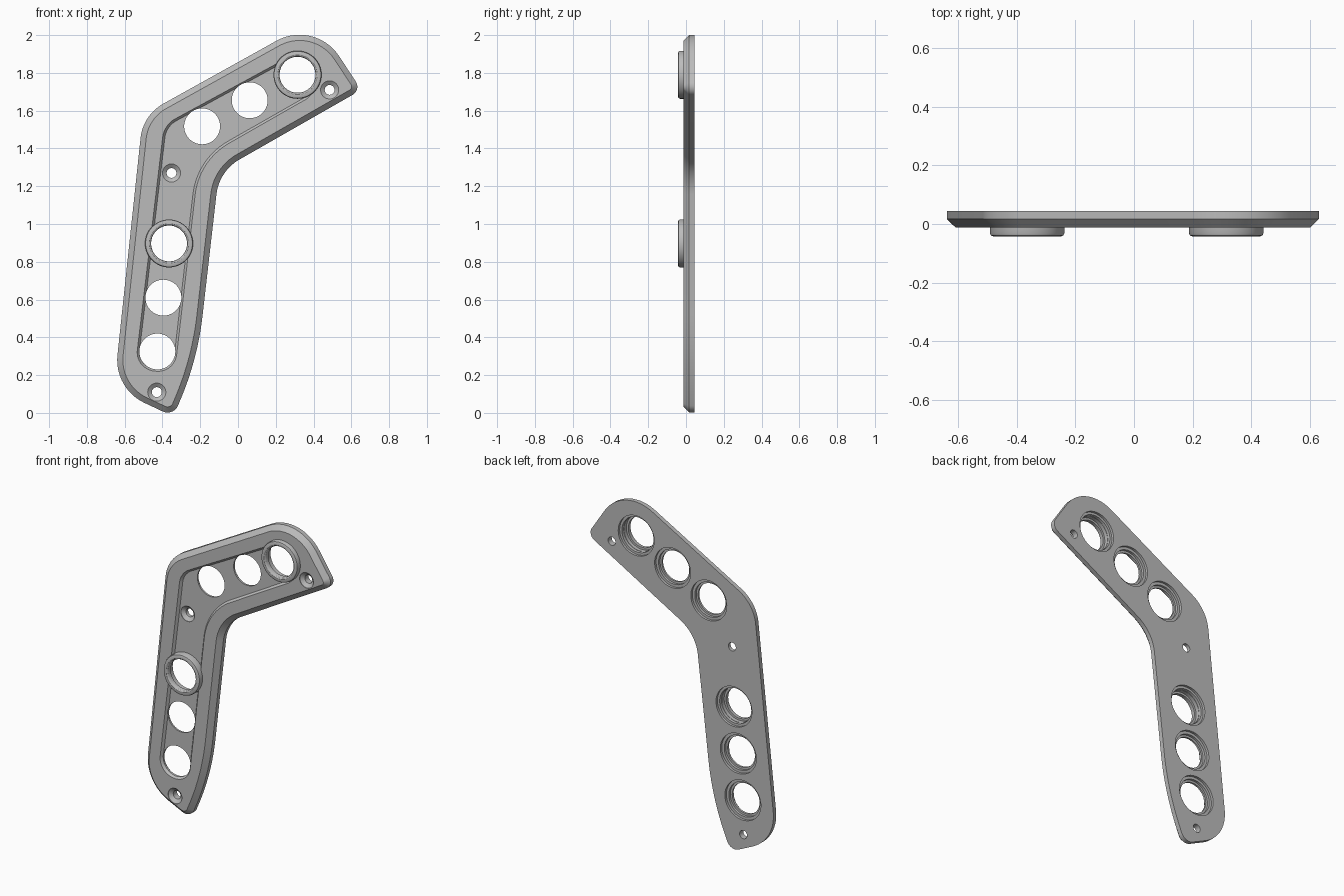
import bpy, bmesh, math
from mathutils import Vector

if "Cube" in bpy.data.objects:
    bpy.data.objects.remove(bpy.data.objects["Cube"])

grey = bpy.data.materials.new("satin grey")
grey.use_nodes = True
grey.diffuse_color = (0.5, 0.5, 0.5, 1)
grey.node_tree.nodes["Principled BSDF"].inputs["Base Color"].default_value = (0.5, 0.5, 0.5, 1)

FRONT, BACK, FLOOR = -0.012, 0.045, 0.003


def rounded(corners):
    """Polygon of (x, z, radius) corners with filleted arcs."""
    pts = []
    for i, (x, z, r) in enumerate(corners):
        c = Vector((x, z))
        a = (Vector(corners[i - 1][:2]) - c).normalized()
        b = (Vector(corners[(i + 1) % len(corners)][:2]) - c).normalized()
        half = a.angle(b) / 2
        centre = c + (a + b).normalized() * (r / math.sin(half))
        start = c + a * (r / math.tan(half)) - centre
        end = c + b * (r / math.tan(half)) - centre
        sweep = math.atan2(start.x * end.y - start.y * end.x, start.dot(end))
        steps = 14
        for k in range(steps + 1):
            t = sweep * k / steps
            pts.append(centre + Vector((start.x * math.cos(t) - start.y * math.sin(t),
                                        start.x * math.sin(t) + start.y * math.cos(t))))
    return pts


def inset(pts, d):
    """Move a counter-clockwise outline inwards."""
    out = []
    for i, p in enumerate(pts):
        t = (pts[(i + 1) % len(pts)] - p).normalized() + (p - pts[i - 1]).normalized()
        t.normalize()
        out.append(p + Vector((-t.y, t.x)) * d)
    return out


def skin(name, loops, capped=True):
    """Join loops of (points, y); cap the ends or close the loops into a tube."""
    bm = bmesh.new()
    rows = [[bm.verts.new((p.x, y, p.y)) for p in pts] for pts, y in loops]
    n = len(rows[0])
    pairs = list(zip(rows, rows[1:]))
    if capped:
        bm.faces.new(rows[0])
        bm.faces.new(rows[-1])
    else:
        pairs.append((rows[-1], rows[0]))
    for a, b in pairs:
        for i in range(n):
            j = (i + 1) % n
            bm.faces.new((a[i], a[j], b[j], b[i]))
    bmesh.ops.recalc_face_normals(bm, faces=bm.faces)
    mesh = bpy.data.meshes.new(name)
    bm.to_mesh(mesh)
    bm.free()
    mesh.materials.append(grey)
    ob = bpy.data.objects.new(name, mesh)
    bpy.context.collection.objects.link(ob)
    return ob


def lathe(name, centre, profile, capped=True, n=64):
    """Revolve a profile of (radius, y) about a front-to-back axis."""
    c = Vector(centre)
    angles = [2 * math.pi * k / n for k in range(n)]
    return skin(name, [([c + Vector((math.cos(t), math.sin(t))) * r for t in angles], y)
                       for r, y in profile], capped)


def activate(ob):
    bpy.ops.object.select_all(action='DESELECT')
    ob.select_set(True)
    bpy.context.view_layer.objects.active = ob


def cut(ob, cutter):
    cutter.hide_render = True
    activate(ob)
    mod = ob.modifiers.new("cut", 'BOOLEAN')
    mod.operation = 'DIFFERENCE'
    mod.solver = 'EXACT'
    mod.object = cutter
    bpy.ops.object.modifier_apply(modifier=mod.name)
    bpy.data.objects.remove(cutter)


# Bent plate with a chamfered front edge
outline = rounded([(-0.657, 0.129, 0.25), (-0.342, -0.019, 0.06), (-0.214, 0.285, 1.6),
                   (-0.10, 1.28, 0.245), (0.653, 1.71, 0.05), (0.407, 2.083, 0.25),
                   (-0.503, 1.577, 0.235)])
plate = skin("bent_plate", [(inset(outline, 0.03), FRONT), (outline, 0.017), (outline, BACK)])

# Shallow channel along the front
channel = rounded([(-0.545, 0.232, 0.1), (-0.336, 0.21, 0.1), (-0.206, 1.337, 0.36),
                   (0.43, 1.70, 0.1), (0.345, 1.925, 0.1), (-0.391, 1.525, 0.13)])
cut(plate, skin("channel_cutter", [(channel, -0.1), (channel, FRONT),
                                   (inset(channel, 0.012), FLOOR)]))

# Large holes, stepped from the back
plain_holes = [(-0.19, 1.517), (0.062, 1.655), (-0.395, 0.61), (-0.427, 0.325)]
ring_holes = [(0.315, 1.79), (-0.365, 0.897)]
for c in plain_holes:
    cut(plate, lathe("hole_cutter", c, [(0.095, -0.1), (0.095, 0.015), (0.108, 0.015),
                                        (0.108, 0.03), (0.125, 0.03), (0.125, 0.1)]))
for c in ring_holes:
    cut(plate, lathe("hole_cutter", c, [(0.11, -0.1), (0.11, 0.03),
                                        (0.125, 0.03), (0.125, 0.1)]))

# Countersunk screw holes
for c, y in [((0.485, 1.71), FRONT), ((-0.43, 0.11), FRONT), ((-0.352, 1.27), FLOOR)]:
    cut(plate, lathe("screw_cutter", c, [(0.048, -0.1), (0.048, y + 0.003), (0.026, y + 0.02),
                                         (0.026, 0.1)], n=40))

# Raised collars with rounded lips
ring_profile = [(0.095, -0.012), (0.095, -0.032), (0.098, -0.038), (0.104, -0.042),
                (0.117, -0.042), (0.124, -0.039), (0.127, -0.032), (0.127, 0.012),
                (0.108, 0.012), (0.108, -0.012)]
parts = [plate]
for name, c in zip(("upper_collar", "lower_collar"), ring_holes):
    parts.append(lathe(name, c, ring_profile, capped=False))

for ob in parts:
    activate(ob)
    bpy.ops.object.shade_smooth_by_angle(angle=math.radians(28))
